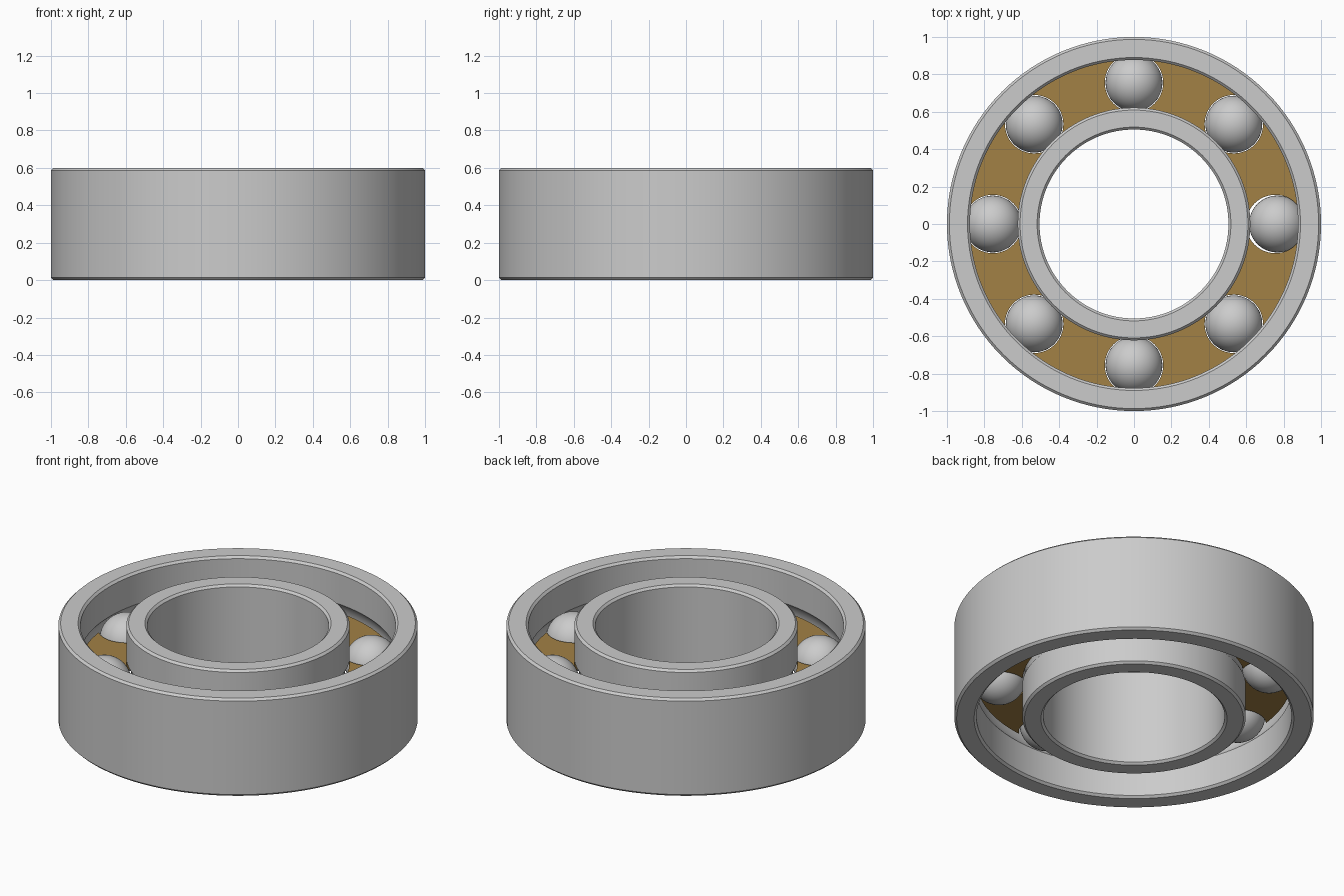
import bpy, bmesh, math

if "Cube" in bpy.data.objects:
    bpy.data.objects.remove(bpy.data.objects["Cube"])

MID, PITCH, BALL_R, BALLS = 0.30, 0.755, 0.152, 8
SEGS = 128


def smooth(ob, angle=30):
    bpy.ops.object.select_all(action='DESELECT')
    bpy.context.view_layer.objects.active = ob
    ob.select_set(True)
    bpy.ops.object.shade_smooth_by_angle(angle=math.radians(angle))


def lathe(name, profile):
    """Revolve a closed (radius, z) profile about z."""
    bm = bmesh.new()
    rings = []
    for i in range(SEGS):
        a = 2 * math.pi * i / SEGS
        rings.append([bm.verts.new((r * math.cos(a), r * math.sin(a), z)) for r, z in profile])
    n = len(profile)
    for i in range(SEGS):
        p, q = rings[i], rings[(i + 1) % SEGS]
        for j in range(n):
            k = (j + 1) % n
            bm.faces.new((p[j], q[j], q[k], p[k]))
    bmesh.ops.recalc_face_normals(bm, faces=bm.faces)
    me = bpy.data.meshes.new(name)
    bm.to_mesh(me)
    bm.free()
    ob = bpy.data.objects.new(name, me)
    bpy.context.collection.objects.link(ob)
    return ob


def race_profile(plain, wall, height=0.6, c=0.013, groove_r=0.16, steps=14):
    """Chamfered ring section with an arc groove on the wall side."""
    s = 1 if wall > plain else -1
    pts = [(wall - s * c, 0), (plain + s * c, 0), (plain, c), (plain, height - c),
           (plain + s * c, height), (wall - s * c, height), (wall, height - c)]
    half = math.acos(abs(PITCH - wall) / groove_r)
    for i in range(steps + 1):
        a = half - 2 * half * i / steps
        pts.append((PITCH - s * groove_r * math.cos(a), MID + groove_r * math.sin(a)))
    return pts + [(wall, c)]


# Inner and outer rings with ball grooves
smooth(lathe("outer_ring", race_profile(1.0, 0.877)))
smooth(lathe("inner_ring", race_profile(0.505, 0.622)))

# Cage plate, cut by round ball pockets
cage = lathe("cage", [(0.62, 0.25), (0.879, 0.25), (0.879, 0.35), (0.62, 0.35)])
brass = bpy.data.materials.new("brass")
brass.diffuse_color = (0.36, 0.22, 0.06, 1)
brass.use_nodes = True
brass.node_tree.nodes["Principled BSDF"].inputs["Base Color"].default_value = brass.diffuse_color
cage.data.materials.append(brass)
angles = [2 * math.pi * i / BALLS for i in range(BALLS)]
for a in angles:
    bpy.ops.mesh.primitive_cylinder_add(vertices=64, radius=BALL_R + 0.004, depth=0.4,
                                        location=(PITCH * math.cos(a), PITCH * math.sin(a), MID))
    cutter = bpy.context.object
    cutter.name = "pocket_cutter"
    cutter.hide_render = True
    mod = cage.modifiers.new("pocket", 'BOOLEAN')
    mod.operation, mod.solver, mod.object = 'DIFFERENCE', 'EXACT', cutter
    bpy.context.view_layer.objects.active = cage
    bpy.ops.object.modifier_apply(modifier=mod.name)
    bpy.data.objects.remove(cutter)
smooth(cage)

# Balls; the first sits slightly outward in its pocket
for i, a in enumerate(angles):
    r = PITCH + (0.012 if i == 0 else 0)
    bpy.ops.mesh.primitive_uv_sphere_add(segments=48, ring_count=24, radius=BALL_R,
                                         location=(r * math.cos(a), r * math.sin(a), MID))
    ball = bpy.context.object
    ball.name = f"ball_{i + 1}"
    smooth(ball)
